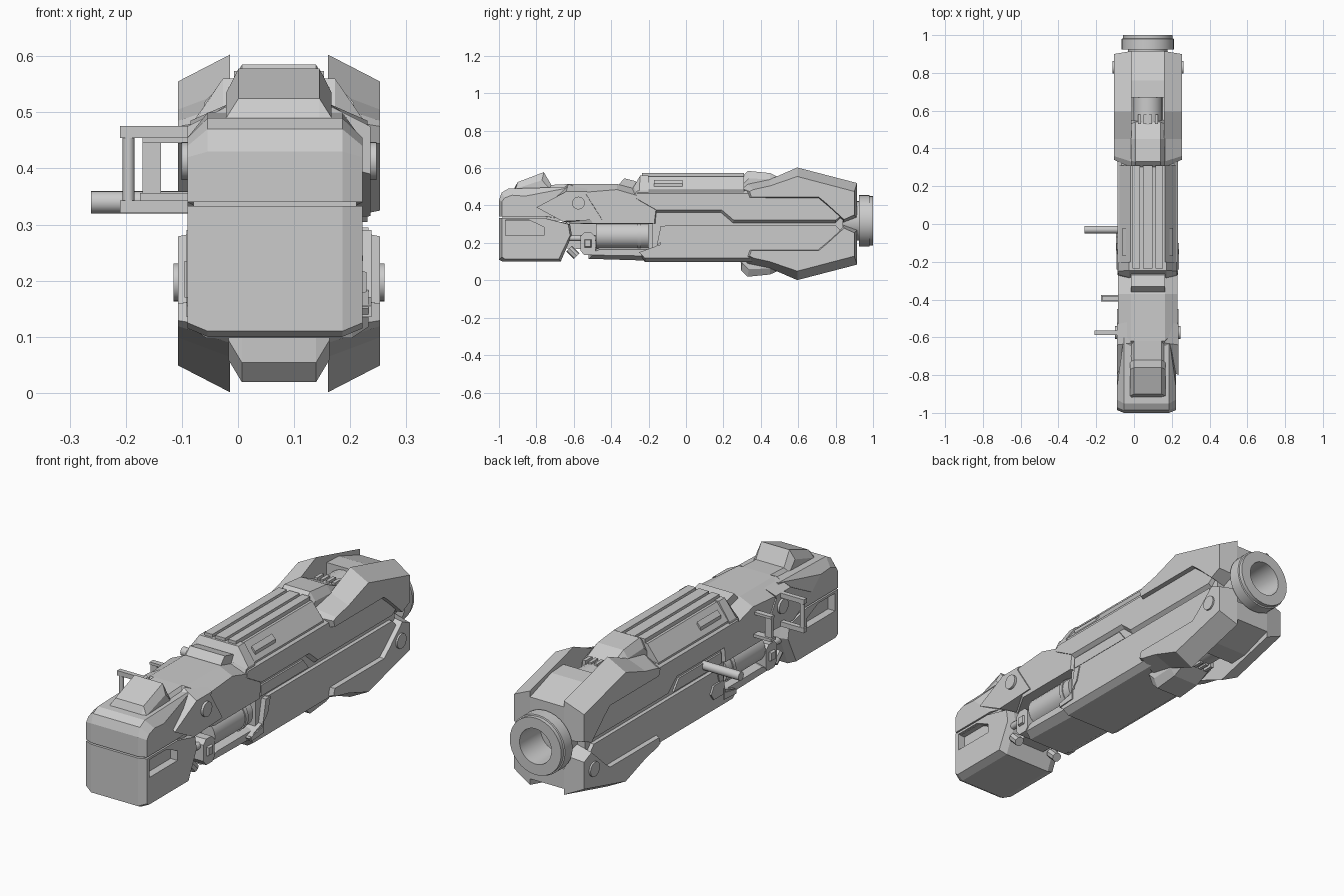
import bpy, bmesh, math
from mathutils import Matrix, Vector

CX = 0.073      # centre plane of the main body
MID = 0.604     # z + mirrored z of the upper and lower shrouds


def finish(name, bm):
    bmesh.ops.recalc_face_normals(bm, faces=bm.faces)
    me = bpy.data.meshes.new(name)
    bm.to_mesh(me)
    bm.free()
    ob = bpy.data.objects.new(name, me)
    bpy.context.collection.objects.link(ob)
    return ob


def loft(name, sections):
    """Join (x, [(y, z), ...]) outlines into a closed solid."""
    bm = bmesh.new()
    rings = [[bm.verts.new((x, y, z)) for y, z in pts] for x, pts in sections]
    for a, b in zip(rings, rings[1:]):
        for i in range(len(a)):
            j = (i + 1) % len(a)
            bm.faces.new((a[i], a[j], b[j], b[i]))
    bm.faces.new(rings[0])
    bm.faces.new(rings[-1])
    return finish(name, bm)


def solid(name, inner, outer, wi, wo, cx=CX):
    """Full-width part: inner outline in the middle, outer outline at both sides."""
    return loft(name, [(cx - wo, outer), (cx - wi, inner), (cx + wi, inner), (cx + wo, outer)])


def slab(name, pts, w, cx=CX):
    return loft(name, [(cx - w, pts), (cx + w, pts)])


def pair(name, inner, outer, wi, wo, cx=CX):
    for side, s in (("left", -1), ("right", 1)):
        loft(name + "_" + side, [(cx + s * wi, inner), (cx + s * wo, outer)])


def flip(pts):
    return [(y, MID - z) for y, z in pts]


def rect(y0, y1, z0, z1):
    return [(y0, z0), (y1, z0), (y1, z1), (y0, z1)]


def box(name, x0, x1, y0, y1, z0, z1):
    return loft(name, [(x0, rect(y0, y1, z0, z1)), (x1, rect(y0, y1, z0, z1))])


def rod(name, p, q, r, n=20):
    p, q = Vector(p), Vector(q)
    bm = bmesh.new()
    rot = (q - p).to_track_quat('Z', 'Y').to_matrix().to_4x4()
    bmesh.ops.create_cone(bm, cap_ends=True, segments=n, radius1=r, radius2=r,
                          depth=(q - p).length, matrix=Matrix.Translation((p + q) / 2) @ rot)
    ob = finish(name, bm)
    for f in ob.data.polygons:
        f.use_smooth = len(f.vertices) == 4 and n > 12
    ob.data.set_sharp_from_angle(angle=math.radians(40))
    return ob


# Stock: lower block with recessed side windows
SX = 0.066
low = solid("stock_lower",
            [(-1, .11), (-.98, .10), (-.67, .10), (-.61, .24), (-.62, .30), (-.76, .333), (-1, .333)],
            [(-.985, .125), (-.97, .115), (-.68, .115), (-.62, .24), (-.63, .30), (-.76, .333), (-.985, .333)],
            .12, .156, SX)
window = [(-.965, .24), (-.965, .322), (-.84, .322), (-.76, .285), (-.76, .24)]
for s in (-1, 1):
    c = loft("window_cutter", [(SX + s * .12, window), (SX + s * .2, window)])
    c.hide_render = True
    c.hide_set(True)
    m = low.modifiers.new("window", 'BOOLEAN')
    m.operation, m.object, m.solver = 'DIFFERENCE', c, 'EXACT'
box("stock_seam", SX - .145, SX + .145, -.98, -.65, .32, .35)
solid("stock_upper",
      [(-1, .34), (-1, .43), (-.985, .47), (-.95, .49), (-.6, .50), (-.6, .32), (-.72, .34)],
      [(-.985, .34), (-.985, .42), (-.97, .44), (-.93, .455), (-.86, .45), (-.74, .34), (-.75, .34)],
      .12, .156, SX)

# Cheek rest on top of the stock
solid("cheek_rest",
      [(-.92, .48), (-.90, .525), (-.76, .578), (-.72, .51), (-.62, .515), (-.62, .46)],
      [(-.93, .47), (-.91, .49), (-.77, .535), (-.73, .49), (-.62, .49), (-.62, .45)], .072, .094)

# Receiver with sloped shoulders and a rear cheek plate
solid("receiver",
      [(-.72, .42), (-.62, .515), (-.37, .515), (-.24, .48), (-.14, .40), (-.14, .30), (-.62, .30)],
      [(-.52, .35), (-.55, .47), (-.37, .485), (-.25, .45), (-.16, .385), (-.17, .305), (-.50, .305)],
      .09, .158)
pair("cheek_plate",
     [(-.76, .41), (-.63, .513), (-.515, .513), (-.53, .48), (-.445, .325), (-.64, .31)],
     [(-.80, .39), (-.64, .475), (-.53, .475), (-.535, .46), (-.45, .325), (-.66, .315)], .088, .163)
slab("rear_collar", [(-.37, .50), (-.33, .545), (-.27, .53), (-.22, .47), (-.3, .44)], .09)
solid("collar_shoulder", [(-.30, .45), (-.28, .50), (-.245, .56), (-.2, .56), (-.2, .44)],
      [(-.28, .44), (-.265, .475), (-.25, .48), (-.2, .48), (-.2, .43)], .10, .155)
for s, n in ((-1, "left"), (1, "right")):
    rod("receiver_pin_" + n, (CX + s * .15, -.575, .413), (CX + s * .174, -.575, .413), .034, 24)
    rod("shroud_pin_" + n, (CX + s * .16, .83, .197), (CX + s * .188, .83, .197), .034, 24)
    # Exposed mechanism below the receiver
    rod("feed_cylinder_" + n, (CX + s * .075, -.48, .24), (CX + s * .075, -.20, .24), .07, 24)
    rod("feed_band_" + n, (CX + s * .075, -.26, .24), (CX + s * .075, -.24, .24), .075, 24)
    rod("linkage_" + n, (CX + s * .11, -.625, .17), (CX + s * .11, -.585, .13), .022, 8)
    rod("linkage_bar_" + n, (CX + s * .115, -.64, .225), (CX + s * .115, -.47, .225), .016, 10)
clamp = [(-.565, .16), (-.545, .135), (-.50, .135), (-.485, .15), (-.485, .235), (-.505, .255), (-.545, .255), (-.565, .235)]
pair("clamp", clamp, clamp, .06, .145)
pair("clamp_button", rect(-.545, -.505, .175, .22), rect(-.54, -.51, .18, .215), .14, .156)
slab("mechanism_core", [(-.66, .17), (-.15, .15), (-.15, .40), (-.66, .40)], .075)
solid("lower_rail", [(-.52, .115), (-.2, .105), (-.2, .175), (-.46, .175), (-.52, .15)],
      [(-.50, .135), (-.2, .13), (-.2, .165), (-.46, .165), (-.50, .15)], .10, .14)

# Middle body: recessed core, upper and lower shells with bevelled lower lips
slab("body_core", [(-.18, .15), (.8, .15), (.84, .2), (.84, .42), (.8, .46), (-.18, .46)], .142)
solid("upper_shell",
      [(-.27, .44), (-.26, .48), (.36, .48), (.75, .45), (.84, .35), (.80, .306), (.25, .306), (.185, .362), (-.16, .362)],
      [(-.27, .44), (-.26, .465), (.36, .465), (.75, .45), (.84, .35), (.80, .322), (.255, .322), (.19, .377), (-.16, .377)],
      .14, .16)
lo = [(-.25, .15), (-.22, .098), (.36, .098), (.75, .15), (.84, .25), (.80, .295), (-.11, .295), (-.14, .19)]
solid("lower_shell", lo, [(y, max(z, .118)) for y, z in lo], .13, .16)
slab("side_filler", [(-.15, .305), (.2, .305), (.16, .355), (-.15, .355)], .15)
bracket = [(-.24, .155), (-.16, .17), (-.135, .29), (-.10, .29), (-.12, .22), (-.15, .19), (-.15, .14), (-.24, .135)]
pair("shell_bracket", bracket, bracket, .14, .165)

# Ribbed top cover with long sloped sides and slots
solid("top_cover", rect(-.23, .31, .46, .556), rect(-.23, .31, .46, .482), .092, .149)
for i, (x, w) in enumerate(((-.06, .02), (0, .026), (.06, .02))):
    box("top_rib_%d" % i, CX + x - w, CX + x + w, -.235, .31, .54, .574)
pair("cover_slot", rect(-.17, -.02, .515, .537), rect(-.17, -.02, .50, .517), .115, .134)

# Front shrouds: upper pair and mirrored lower pair, open channel between each pair
wing_in = [(.31, .43), (.30, .49), (.33, .515), (.45, .54), (.595, .603), (.915, .52), (.915, .335),
           (.84, .306), (.74, .39), (.70, .428)]
wing_out = [(.35, .445), (.34, .475), (.36, .485), (.45, .505), (.595, .555), (.90, .475), (.90, .35),
            (.845, .325), (.75, .412), (.71, .445)]
hump = [(.29, .46), (.295, .55), (.33, .585), (.45, .573), (.54, .53), (.56, .45)]
hump_out = [(.30, .46), (.30, .51), (.335, .545), (.45, .54), (.53, .51), (.55, .45)]
fill = [(.67, .45), (.67, .55), (.76, .545), (.915, .492), (.915, .40), (.86, .40)]
for n, f in (("upper", list), ("lower", flip)):
    pair(n + "_shroud", f(wing_in), f(wing_out), .087, .18)
    solid(n + "_nose_block", f(hump), f(hump_out), .066, .09)
    slab(n + "_shroud_bridge", f(fill), .088)
    z = f([(0, .46)])[0][1]
    rod(n + "_inner_tube", (CX, .5, z), (CX, .7, z), .078, 20)
    for i in range(4):
        x = CX - .045 + i * .03
        z0, z1 = sorted(p[1] for p in f([(0, .5), (0, .545)]))
        box("%s_fin_%d" % (n, i), x - .008, x + .008, .53, .58, z0, z1)

# Muzzle ring, turned around the bore axis
prof = [(.80, .105), (.925, .105), (.925, .138), (.98, .138), (.982, .132), (1, .132), (1, .082), (.85, .078), (.85, 0)]
bm = bmesh.new()
vs = [bm.verts.new((CX + r, y, .318)) for y, r in prof]
es = [bm.edges.new(e) for e in zip(vs, vs[1:])]
bmesh.ops.spin(bm, geom=vs + es, cent=(CX, 0, .318), axis=(0, 1, 0), angle=math.tau, steps=32)
bmesh.ops.remove_doubles(bm, verts=bm.verts, dist=.0001)
ring = finish("muzzle_ring", bm)
for f in ring.data.polygons:
    f.use_smooth = True
ring.data.set_sharp_from_angle(angle=math.radians(30))

# Left-hand fittings: bolt handle, pull handle and small loop
rod("bolt_handle", (-.262, -.03, .34), (-.05, -.03, .34), .02, 16)
for n, z in (("top", .465), ("bottom", .332)):
    box("handle_bar_" + n, -.21, -.07, -.587, -.565, z - .011, z + .011)
rod("handle_grip", (-.195, -.576, .33), (-.195, -.576, .465), .0105, 12)
box("loop_post", -.17, -.137, -.40, -.385, .345, .455)
box("loop_bar_top", -.17, -.07, -.405, -.38, .445, .457)
box("loop_bar_bottom", -.175, -.07, -.41, -.375, .342, .356)
hexa = [(-.14, .17), (-.07, .17), (-.05, .20), (-.07, .235), (-.14, .235)]
loft("side_button", [(CX - .15, hexa), (CX - .168, hexa)])
